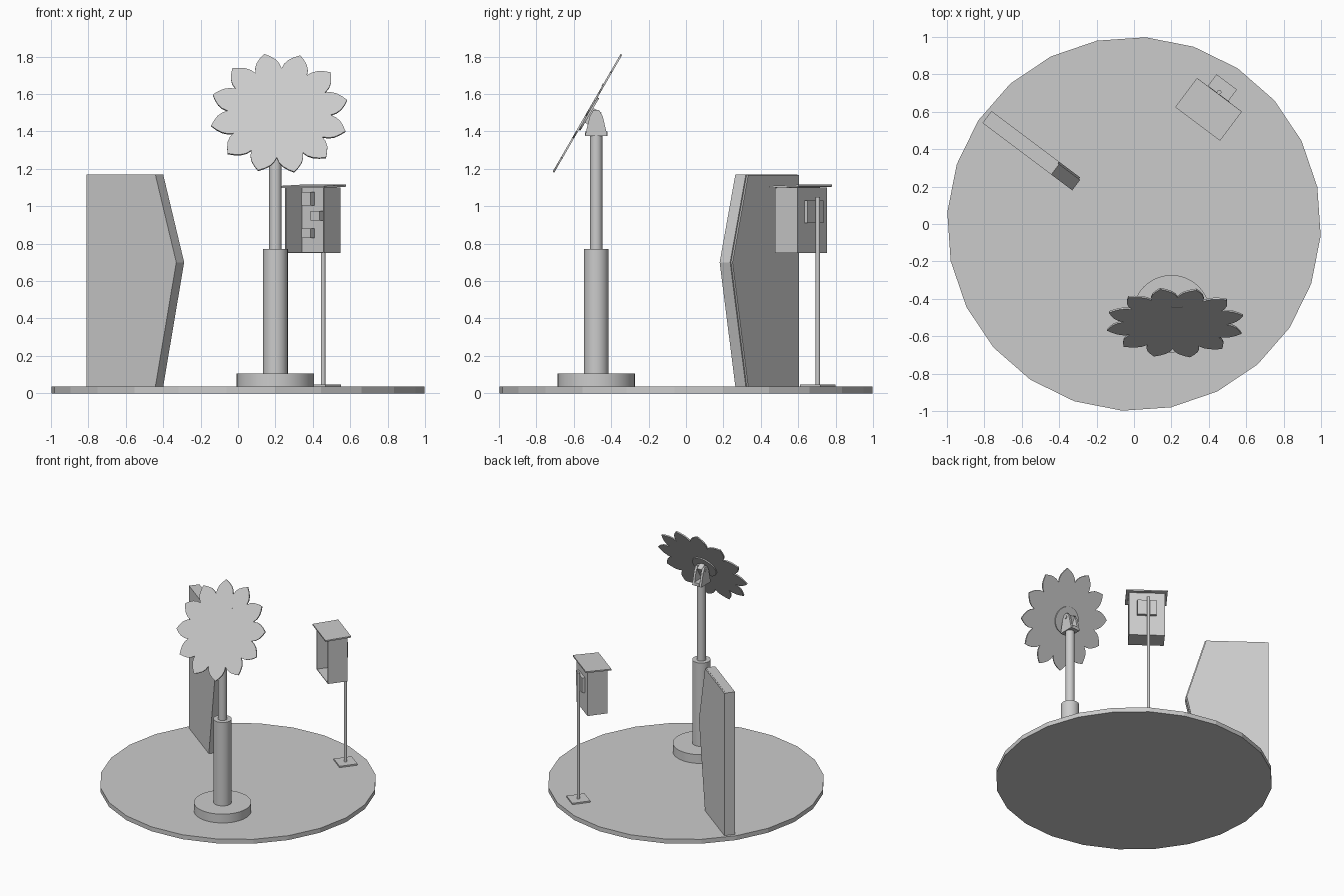
import bpy, bmesh
from math import radians, cos, sin, pi
from mathutils import Matrix, Vector

cube = bpy.data.objects.get("Cube")
if cube:
    bpy.data.objects.remove(cube)

grey = bpy.data.materials.new("light grey")
grey.use_nodes = True
colour = (0.6, 0.6, 0.6, 1)
grey.diffuse_color = colour
grey.node_tree.nodes["Principled BSDF"].inputs["Base Color"].default_value = colour


def finish(name, bm, matrix=Matrix(), smooth=False):
    """Turn a bmesh into a named, coloured object."""
    bmesh.ops.recalc_face_normals(bm, faces=bm.faces)
    mesh = bpy.data.meshes.new(name)
    bm.to_mesh(mesh)
    bm.free()
    mesh.materials.append(grey)
    obj = bpy.data.objects.new(name, mesh)
    bpy.context.collection.objects.link(obj)
    obj.matrix_world = matrix
    if smooth:
        bpy.ops.object.select_all(action='DESELECT')
        bpy.context.view_layer.objects.active = obj
        obj.select_set(True)
        bpy.ops.object.shade_smooth_by_angle(angle=radians(35))
    return obj


def prism(name, outline, low, high, matrix=Matrix(), smooth=False):
    """Extrude a 2D outline along local z."""
    bm = bmesh.new()
    face = bm.faces.new([bm.verts.new((x, y, low)) for x, y in outline])
    new = bmesh.ops.extrude_face_region(bm, geom=[face])["geom"]
    verts = [v for v in new if isinstance(v, bmesh.types.BMVert)]
    bmesh.ops.translate(bm, verts=verts, vec=(0, 0, high - low))
    return finish(name, bm, matrix, smooth)


def cylinder(name, radius, low, high, matrix=Matrix(), sides=32, turn=0, smooth=True):
    ring = [(radius * cos(turn + 2 * pi * i / sides), radius * sin(turn + 2 * pi * i / sides))
            for i in range(sides)]
    return prism(name, ring, low, high, matrix, smooth)


def box(name, x, y, z, matrix=Matrix()):
    """Box from three (low, high) ranges."""
    outline = [(x[0], y[0]), (x[1], y[0]), (x[1], y[1]), (x[0], y[1])]
    return prism(name, outline, z[0], z[1], matrix)


GROUND = 0.035
TURN = Matrix.Rotation(radians(-36.87), 4, 'Z')
UPRIGHT = Matrix.Rotation(pi / 2, 4, 'X')

# Ground disc
cylinder("ground_disc", 1, 0, GROUND, sides=24, turn=radians(11.4), smooth=False)

# Standing wall with one pointed edge, and its thin rear sheet
wall_frame = Matrix.Translation((-0.81, 0.54, 0)) @ TURN @ UPRIGHT
wall = [(0, GROUND), (0.46, GROUND), (0.6, 0.7), (0.46, 1.17), (0, 1.17)]
prism("wall_panel", wall, -0.07, 0, wall_frame)
sheet = [(0, GROUND), (0.452, GROUND), (0.592, 0.7), (0.452, 1.168), (0, 1.168)]
prism("wall_rear_sheet", sheet, -0.08, -0.07, wall_frame)

# Open box on a post
hut = Matrix.Translation((0.4, 0.615, 0)) @ TURN
W, D, T = 0.13, 0.075, 0.006
box("box_back", (-W, W), (D - T, D), (0.75, 1.1), hut)
box("box_floor", (-W, W), (-D, D - T), (0.75, 0.75 + T), hut)
for side, name in ((-1, "box_right_wall"), (1, "box_left_wall")):
    edges = sorted((side * W, side * (W - T)))
    box(name, edges, (-D, D - T), (0.75 + T, 1.1), hut)
slope = Matrix.Translation((0, 0, 1.105)) @ Matrix.Rotation(radians(2), 4, 'X')
box("box_roof", (-0.15, 0.15), (-0.1, 0.095), (-0.004, 0.007), hut @ slope)

# Small fittings inside the box
fittings = [(-0.07, 1.04, 0.035), (-0.01, 0.95, 0.025), (-0.07, 0.855, 0.026)]
for i, (x, z, half) in enumerate(fittings):
    box(f"box_fitting_{i + 1}", (x - 0.03, x + 0.03), (D - T - 0.035, D - T),
        (z - half, z + half), hut)

# Post, its foot and the bracket behind the box
post = Matrix.Translation((0.455, 0.705, 0)) @ TURN
box("post_foot", (-0.068, 0.068), (-0.068, 0.068), (GROUND, 0.046), post)
cylinder("post", 0.012, 0.046, 1.05, post, sides=16)
box("post_bracket", (-0.07, 0.07), (D, D + 0.022), (0.91, 1.03), hut)

# Stepped column
column = Matrix.Translation((0.2, -0.48, 0))
cylinder("column_base", 0.207, GROUND, 0.105, column, sides=40)
cylinder("column_lower", 0.066, 0.105, 0.77, column)
cylinder("column_upper", 0.033, 0.77, 1.4, column)

# Tilting bracket: two tapered cheeks joined by a floor and a pin
side_on = column @ Matrix(((0, 0, 1, 0), (1, 0, 0, 0), (0, 1, 0, 0), (0, 0, 0, 1)))
cheek = [(-0.06, 1.375), (0.06, 1.375), (0.035, 1.48), (0.015, 1.515),
         (-0.015, 1.515), (-0.035, 1.48)]
for side, name in ((-1, "bracket_right_cheek"), (1, "bracket_left_cheek")):
    low, high = sorted((side * 0.022, side * 0.04))
    prism(name, cheek, low, high, side_on)
box("bracket_floor", (-0.022, 0.022), (-0.06, 0.06), (1.375, 1.4), column)
pin = side_on @ Matrix.Translation((0, 1.485, 0))
cylinder("bracket_pin", 0.012, -0.045, 0.045, pin, sides=16)

# Petalled head: local z points forward and up
head = Matrix.Translation((0.22, -0.527, 1.497)) @ Matrix.Rotation(radians(60), 4, 'X')
half_petal = [(-15, 0.275), (-12.5, 0.305), (-9, 0.33), (-4.5, 0.352), (0, 0.372)]
petal = half_petal + [(-a, r) for a, r in half_petal[-2:0:-1]]
flower = []
for k in range(12):
    for a, r in petal:
        angle = radians(12.3 + 30 * k + a)
        flower.append((r * cos(angle), r * sin(angle)))
prism("petalled_head", flower, -0.005, 0.005, head)

# Rear mount of the head with its lug, and the front slot plate
mount = head @ Matrix.Translation((-0.02, 0, 0))
cylinder("head_mount", 0.1, -0.014, -0.005, mount)
box("head_mount_lug", (-0.02, 0.02), (-0.05, 0.04), (-0.065, -0.014), mount)
box("head_slot_plate", (-0.02, 0.04), (0.165, 0.178), (0.005, 0.008), head)
